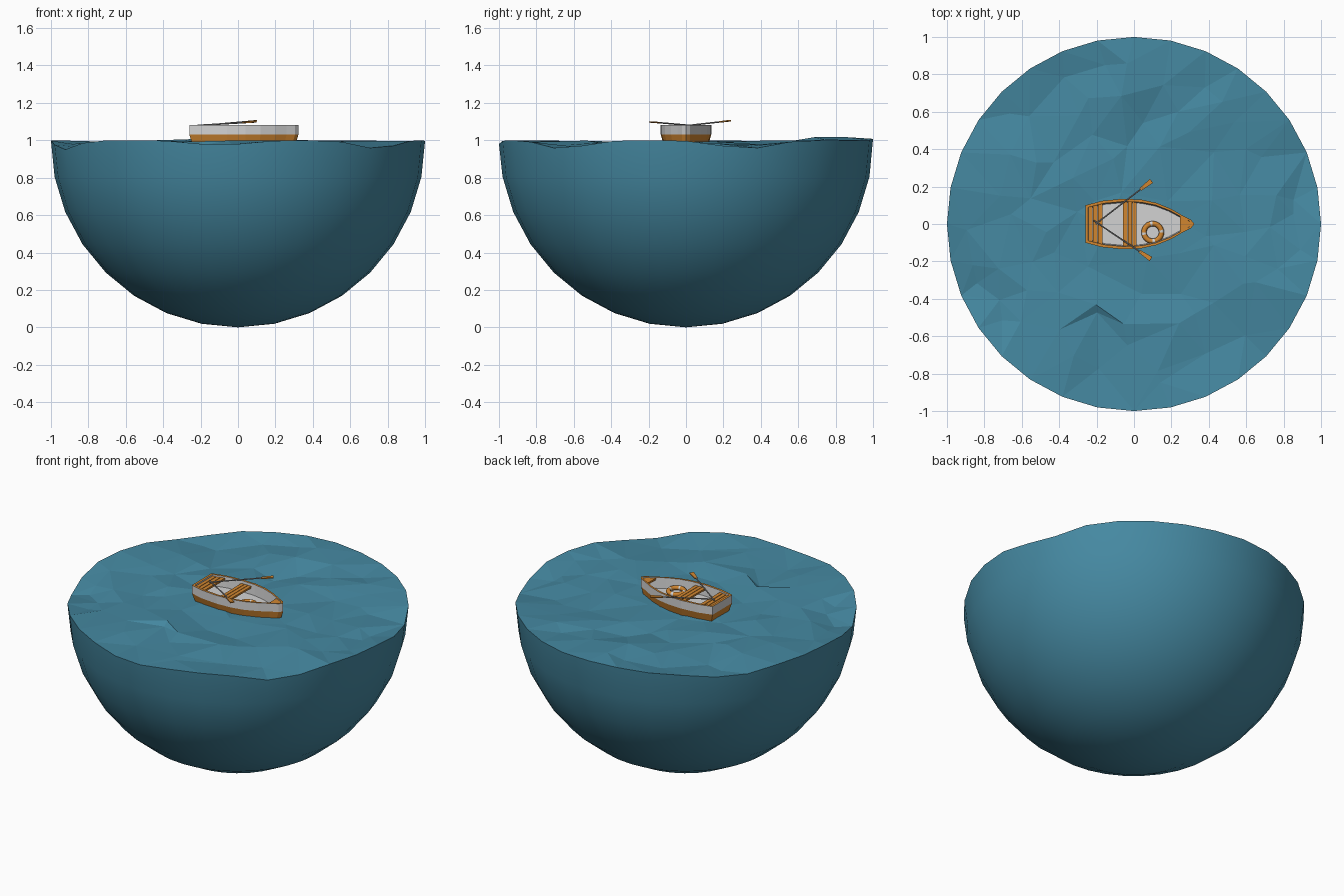
import bpy, bmesh, math, random
from mathutils import Vector
from mathutils.geometry import delaunay_2d_cdt

random.seed(4)
cube = bpy.data.objects.get("Cube")
if cube:
    bpy.data.objects.remove(cube)


def material(name, rgb):
    m = bpy.data.materials.new(name)
    m.use_nodes = True
    m.diffuse_color = (*rgb, 1)
    m.node_tree.nodes["Principled BSDF"].inputs["Base Color"].default_value = (*rgb, 1)
    return m


WATER = material("sea blue", (0.06, 0.25, 0.36))
WOOD = material("orange wood", (0.64, 0.24, 0.03))
WHITE = material("off white", (0.65, 0.65, 0.65))
GREY = material("shaft grey", (0.3, 0.3, 0.3))


def add_object(name, bm, *mats, smooth=False):
    bmesh.ops.recalc_face_normals(bm, faces=bm.faces)
    for f in bm.faces:
        f.smooth = smooth
    me = bpy.data.meshes.new(name)
    bm.to_mesh(me)
    bm.free()
    ob = bpy.data.objects.new(name, me)
    bpy.context.collection.objects.link(ob)
    for m in mats:
        me.materials.append(m)
    return ob


def box(name, center, size, mat):
    bm = bmesh.new()
    bmesh.ops.create_cube(bm, size=1)
    for v in bm.verts:
        v.co = Vector(center) + v.co * Vector(size)
    return add_object(name, bm, mat)


# Wave bumps: x, y, height
BUMPS = [(0.75, -0.66, -0.045), (0.94, 0.32, -0.045), (-0.93, -0.36, -0.05),
         (-0.1, -1, -0.025), (-0.08, 0.8, 0.025), (-0.75, 0.6, -0.03)]


def wave(x, y):
    return 1 + sum(h * math.exp(-((x - a) ** 2 + (y - b) ** 2) / 0.04) for a, b, h in BUMPS)


# Bowl of water: lower half of a sphere with a wavy rim
bm = bmesh.new()
bmesh.ops.create_uvsphere(bm, u_segments=32, v_segments=16, radius=1)
bmesh.ops.delete(bm, geom=[v for v in bm.verts if v.co.z > 0.01], context='VERTS')
for v in bm.verts:
    rim = abs(v.co.z) < 0.01
    v.co.z = wave(v.co.x, v.co.y) if rim else v.co.z + 1
bowl = add_object("water_bowl", bm, WATER, smooth=True)
# Open shell: make sure the normals face outward
if bowl.data.polygons[0].normal.dot(bowl.data.polygons[0].center - Vector((0, 0, 1))) < 0:
    bowl.data.flip_normals()

# Faceted water surface
points = [Vector((math.cos(i * math.pi / 16), math.sin(i * math.pi / 16))) for i in range(32)]
for i in range(-5, 6):
    for j in range(-5, 6):
        p = Vector((i + random.uniform(-0.4, 0.4), j + random.uniform(-0.4, 0.4))) * 0.18
        if p.length < 0.9:
            points.append(p)
flat, _, tris, *_ = delaunay_2d_cdt(points, [], [], 0, 0.0001)
bm = bmesh.new()
verts = []
for p in flat:
    z = wave(p.x, p.y)
    if p.length < 0.95:
        z += random.uniform(-0.03, 0)
    verts.append(bm.verts.new((p.x, p.y, z)))
for t in tris:
    bm.faces.new([verts[i] for i in t])
water = add_object("water_surface", bm, WATER)
if water.data.polygons[0].normal.z < 0:
    water.data.flip_normals()

# Boat hull: stacked outlines from keel to rim, then down the inside to the floor
STATIONS = [(-0.26, 0.1), (-0.17, 0.124), (-0.06, 0.135), (0.04, 0.13), (0.12, 0.113),
            (0.2, 0.08), (0.26, 0.045), (0.305, 0.022)]
outline = STATIONS + [(0.323, 0)] + [(x, -y) for x, y in reversed(STATIONS)]
# x scale, y scale, z, material of the band that ends at this level
LEVELS = [(0.93, 0.86, 0.965, 0), (1, 1, 1.03, 0), (1, 1, 1.083, 1),
          (0.95, 0.89, 1.083, 0), (0.92, 0.85, 1.015, 1)]
bm = bmesh.new()
loops = [[bm.verts.new(((x - 0.03) * sx + 0.03, y * sy, z)) for x, y in outline]
         for sx, sy, z, _ in LEVELS]
n = len(outline)
for k in range(1, len(LEVELS)):
    for i in range(n):
        j = (i + 1) % n
        f = bm.faces.new((loops[k - 1][i], loops[k - 1][j], loops[k][j], loops[k][i]))
        f.material_index = LEVELS[k][3]
bm.faces.new(loops[0])
bm.faces.new(loops[-1]).material_index = 1
add_object("boat_hull", bm, WOOD, WHITE)

# Plank seats
for i in range(3):
    box(f"stern_plank_{i}", (-0.234 + i * 0.027, 0, 1.068), (0.023, 0.19 + i * 0.016, 0.012), WOOD)
    box(f"middle_plank_{i}", (-0.047 + i * 0.025, 0, 1.06), (0.022, 0.235, 0.012), WOOD)

# Bow seat
bm = bmesh.new()
tip = [(0.245, 0.048), (0.295, 0.022), (0.312, 0), (0.295, -0.022), (0.245, -0.048)]
face = bm.faces.new([bm.verts.new((x, y, 1.066)) for x, y in tip])
ext = bmesh.ops.extrude_face_region(bm, geom=[face])
for v in ext["geom"]:
    if isinstance(v, bmesh.types.BMVert):
        v.co.z += 0.012
add_object("bow_seat", bm, WOOD)

# Life ring with pale bands
bm = bmesh.new()
SEG, SIDES = 24, 10
ring = [[bm.verts.new(((0.047 + 0.014 * math.cos(b)) * math.cos(a),
                       (0.047 + 0.014 * math.cos(b)) * math.sin(a), 0.014 * math.sin(b)))
         for b in (2 * math.pi * s / SIDES for s in range(SIDES))]
        for a in (2 * math.pi * t / SEG for t in range(SEG))]
for t in range(SEG):
    for s in range(SIDES):
        u, w = (t + 1) % SEG, (s + 1) % SIDES
        f = bm.faces.new((ring[t][s], ring[u][s], ring[u][w], ring[t][w]))
        f.material_index = 1 if t % 6 == 0 else 0
life_ring = add_object("life_ring", bm, WOOD, WHITE, smooth=True)
life_ring.location = (0.1, -0.045, 1.032)


# Oars: thin shaft and flat blade
def oar(side, start, end):
    start, end = Vector(start), Vector(end)
    d = end - start
    rot = d.to_track_quat('Z', 'Y').to_matrix().to_4x4()
    bm = bmesh.new()
    bmesh.ops.create_cone(bm, cap_ends=True, segments=8, radius1=0.004, radius2=0.004,
                          depth=d.length * 0.85)
    shaft = add_object(side + "_oar_shaft", bm, GREY)
    shaft.matrix_world = rot
    shaft.location = start + d * 0.425
    bm = bmesh.new()
    bmesh.ops.create_cube(bm, size=1)
    for v in bm.verts:
        wide = 0.026 if v.co.z > 0 else 0.016
        v.co = Vector((v.co.x * wide, v.co.y * 0.007, v.co.z * 0.075))
    blade = add_object(side + "_oar_blade", bm, WOOD)
    blade.matrix_world = rot
    blade.location = end - d.normalized() * 0.037


oar("left", (-0.205, 0.0, 1.078), (0.093, 0.23, 1.104))
oar("right", (-0.215, 0.018, 1.08), (0.09, -0.187, 1.098))
